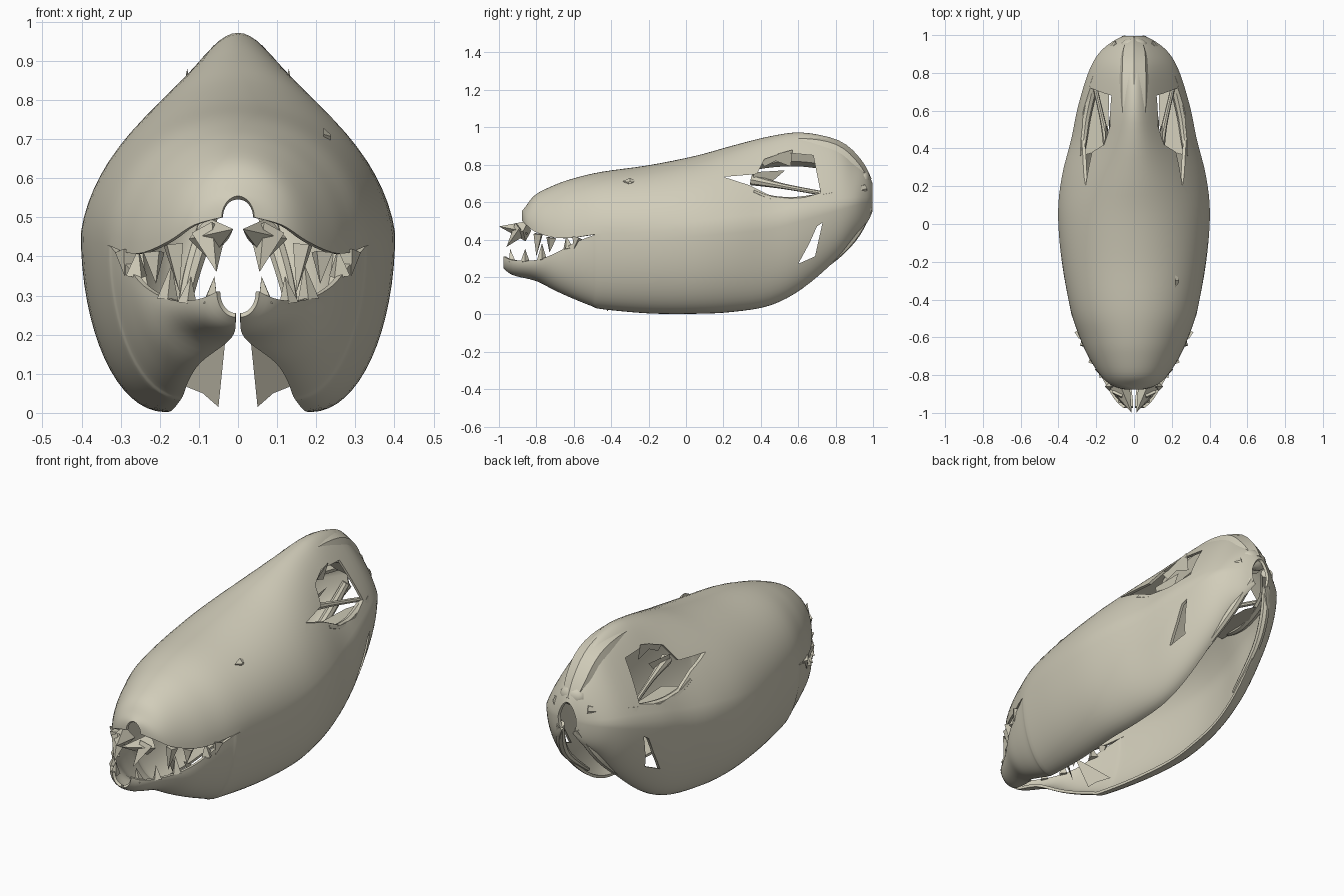
import bpy, bmesh, math
from mathutils import Vector

if "Cube" in bpy.data.objects:
    bpy.data.objects.remove(bpy.data.objects["Cube"])

bone = bpy.data.materials.new("pale_bone")
bone.diffuse_color = (0.64, 0.61, 0.49, 1)
bone.use_nodes = True
bone.node_tree.nodes["Principled BSDF"].inputs["Base Color"].default_value = bone.diffuse_color


def finish(ob, angle=40):
    ob.data.materials.clear()
    ob.data.materials.append(bone)
    bpy.ops.object.select_all(action='DESELECT')
    ob.select_set(True)
    bpy.context.view_layer.objects.active = ob
    bpy.ops.object.shade_smooth_by_angle(angle=math.radians(angle))


def make(name, bm):
    me = bpy.data.meshes.new(name)
    bm.to_mesh(me)
    bm.free()
    ob = bpy.data.objects.new(name, me)
    bpy.context.collection.objects.link(ob)
    return ob


def resample(rows, sub=4):
    # smooth interpolation between the cross-section stations
    out = []
    for i in range(len(rows) - 1):
        p = [Vector(rows[min(max(i + j, 0), len(rows) - 1)]) for j in (-1, 0, 1, 2)]
        for s in range(sub):
            t = s / sub
            out.append(0.5 * (2 * p[1] + (p[2] - p[0]) * t
                       + (2 * p[0] - 5 * p[1] + 4 * p[2] - p[3]) * t * t
                       + (3 * p[1] - p[0] - 3 * p[2] + p[3]) * t ** 3))
    return out + [Vector(rows[-1])]


def skin(bm, rings):
    vs = [[bm.verts.new(p) for p in r] for r in rings]
    for a, b in zip(vs, vs[1:]):
        for i in range(len(a) - 1):
            bm.faces.new((a[i], a[i + 1], b[i + 1], b[i]))


def prism(name, yz):
    bm = bmesh.new()
    f = bm.faces.new([bm.verts.new((-1, y, z)) for y, z in yz])
    ext = bmesh.ops.extrude_face_region(bm, geom=[f])
    bmesh.ops.translate(bm, vec=(2, 0, 0),
                        verts=[v for v in ext['geom'] if isinstance(v, bmesh.types.BMVert)])
    bmesh.ops.recalc_face_normals(bm, faces=bm.faces)
    ob = make(name, bm)
    ob.hide_render = True
    return ob


def shell(ob, cutters):
    # give the sheet a thickness, then cut its windows
    bpy.context.view_layer.objects.active = ob
    m = ob.modifiers.new("thickness", 'SOLIDIFY')
    m.thickness, m.offset = 0.014, 0
    bpy.ops.object.modifier_apply(modifier=m.name)
    for c in cutters:
        m = ob.modifiers.new("window", 'BOOLEAN')
        m.operation, m.solver, m.object = 'DIFFERENCE', 'EXACT', c
        bpy.ops.object.modifier_apply(modifier=m.name)
        bpy.data.objects.remove(c)
    finish(ob)


def rod(name, pts, radii):
    cu = bpy.data.curves.new(name, 'CURVE')
    cu.dimensions, cu.bevel_depth, cu.bevel_resolution = '3D', 1, 2
    cu.use_fill_caps = True
    sp = cu.splines.new('POLY')
    fine = resample([(*p, r) for p, r in zip(pts, radii)], 4)
    sp.points.add(len(fine) - 1)
    for q, v in zip(sp.points, fine):
        q.co, q.radius = (v[0], v[1], v[2], 1), v[3]
    ob = bpy.data.objects.new(name, cu)
    bpy.context.collection.objects.link(ob)
    bpy.ops.object.select_all(action='DESELECT')
    ob.select_set(True)
    bpy.context.view_layer.objects.active = ob
    bpy.ops.object.convert(target='MESH')
    finish(bpy.context.view_layer.objects.active)


def spikes(name, rows):
    # mirrored four-sided teeth: base, tip, radius
    bm = bmesh.new()
    for base, tip, r in rows:
        for s in (1, -1):
            b, t = Vector((base[0] * s, *base[1:])), Vector((tip[0] * s, *tip[1:]))
            q = (t - b).to_track_quat('Z', 'Y')
            ring = [bm.verts.new(b + q @ Vector((r * math.cos(k * math.pi / 2),
                                                 r * math.sin(k * math.pi / 2), 0))) for k in range(4)]
            top = bm.verts.new(t)
            bm.faces.new(ring[::-1])
            for k in range(4):
                bm.faces.new((ring[k], ring[(k + 1) % 4], top))
    finish(make(name, bm), 20)


def plates(name, polys):
    bm = bmesh.new()
    for poly in polys:
        for s in (1, -1):
            bm.faces.new([bm.verts.new((s * x, y, z)) for x, y, z in poly])
    finish(make(name, bm), 20)


# Upper stations: y, half width, top z, lower edge z, crest narrowing
upper = [(-.87, .04, .55, .50, 0), (-.85, .11, .575, .48, 0), (-.80, .17, .635, .44, 0),
         (-.70, .235, .685, .41, 0), (-.60, .28, .72, .41, 0), (-.45, .33, .755, .43, 0),
         (-.2, .375, .79, .44, .1), (.05, .395, .84, .46, .4), (.25, .375, .895, .48, .8),
         (.45, .325, .945, .50, 1.2), (.62, .29, .965, .54, 1.5), (.8, .235, .925, .58, 1.5),
         (.9, .18, .83, .6, 1.3), (.96, .11, .765, .61, 1), (.99, .05, .70, .62, .8)]
bm = bmesh.new()
rings = []
for y, w, zt, ze, k in resample(upper):
    ring = []
    for i in range(33):
        a = math.pi * i / 32
        ring.append((w * math.cos(a) * (1 - .36 * k * math.sin(a)), y, ze + (zt - ze) * math.sin(a)))
    rings.append(ring)
skin(bm, rings)

# Lower jaw stations: y, half width, upper edge z, bottom z, half gap below
lower = [(-.97, .05, .31, .25, .006), (-.92, .10, .29, .215, .008), (-.80, .17, .29, .185, .03),
         (-.70, .235, .325, .135, .095), (-.60, .28, .38, .09, .125), (-.5, .315, .42, .05, .14)]
under = [(.035, .15), (.012, .17), (.01, .19), (.02, .18), (.055, .165), (.145, .15),
         (.30, .125), (.42, .095), (.49, .065), (.55, .03)]
lower += [(u[0], u[1], u[3], *v) for u, v in zip(upper[5:], under)]
for s in (1, -1):
    rings = []
    for y, w, ze, zb, gap in resample(lower):
        ring = []
        for i in range(17):
            a = math.pi / 2 * i / 16
            ring.append((s * (gap + (w - gap) * math.cos(a)), y, ze - (ze - zb) * math.sin(a)))
        rings.append(ring)
    skin(bm, rings)

# Weld the cheeks where cranium and jaw meet behind the mouth
edge = [v for v in bm.verts if v.is_boundary and -.46 < v.co.y < .9]
bmesh.ops.remove_doubles(bm, verts=edge, dist=.015)
bmesh.ops.remove_doubles(bm, verts=[v for v in bm.verts if v.co.y >= .89], dist=.0003)
bmesh.ops.recalc_face_normals(bm, faces=bm.faces)
shell(make("skull_shell", bm), [
    prism("temple_cutter", [(.20, .735), (.34, .69), (.46, .63), (.60, .615), (.72, .65),
                            (.68, .85), (.52, .865), (.42, .83), (.38, .75)]),
    prism("jaw_slit_cutter", [(.60, .27), (.69, .31), (.73, .49), (.70, .47), (.66, .38)])])

# Crest along the top of the skull and down the back
rod("crest", [(0, .3, .83), (0, .45, .865), (0, .62, .878), (0, .78, .85), (0, .88, .77), (0, .95, .69)],
    [.07, .08, .088, .088, .08, .055])

# Cheek arches, thin inner struts and rear edges
for s, side in ((1, "right"), (-1, "left")):
    rod("cheek_arch_" + side, [(s * .275, .36, .655), (s * .265, .46, .615), (s * .245, .6, .605),
                               (s * .19, .8, .635), (s * .08, .95, .67)], [.012, .02, .024, .028, .03])
    rod("temple_strut_" + side, [(s * .13, .35, .72), (s * .16, .52, .685), (s * .21, .74, .645)],
        [.03, .015, .012])
    rod("rear_jaw_edge_" + side, [(s * .155, .6, .155), (s * .13, .8, .31), (s * .095, .91, .435),
                                  (s * .05, .98, .57)], [.01, .02, .024, .02])

# Shelf and broken slivers inside the temple windows
plates("temple_shelf", [[(.28, .36, .62), (.25, .62, .59), (.21, .74, .62), (.13, .72, .58), (.14, .40, .60)]])
plates("temple_slivers", [[(.14, .39, .83), (.13, .57, .88), (.11, .56, .79), (.12, .48, .82), (.13, .42, .79)],
                          [(.16, .36, .76), (.15, .53, .77), (.13, .46, .71), (.15, .36, .69)]])

# Knob at the back
bm = bmesh.new()
bmesh.ops.create_icosphere(bm, subdivisions=2, radius=1)
for v in bm.verts:
    v.co = Vector((v.co.x * .075, .945 + v.co.y * .042, .72 + v.co.z * .055))
finish(make("back_knob", bm))

# Teeth
spikes("upper_teeth", [((.075, -.85, .445), (.012, -1, .47), .055), ((.075, -.88, .46), (.055, -.96, .36), .045),
                       ((.165, -.79, .43), (.15, -.80, .31), .03),
                       ((.215, -.72, .41), (.21, -.73, .33), .03), ((.285, -.58, .41), (.29, -.6, .35), .03)])
spikes("lower_teeth", [((.07, -.93, .28), (.06, -.94, .35), .025), ((.13, -.86, .28), (.12, -.86, .35), .025),
                       ((.18, -.77, .29), (.17, -.77, .38), .027), ((.26, -.63, .35), (.255, -.64, .42), .03)])

# Thin bone flaps hanging inside the jaw
plates("inner_flaps", [[(.03, -.5, .21), (.08, -.48, .19), (.14, -.35, .07), (.09, -.4, .05), (.05, -.42, .015)]])

# Small chip in the right side of the brow
bm = bmesh.new()
bmesh.ops.create_cone(bm, cap_ends=True, segments=5, radius1=.03, radius2=.008, depth=.02)
for v in bm.verts:
    v.co = Vector((.228 + v.co.z, -.3 + v.co.x * 1.3, .705 + v.co.y * .8))
finish(make("brow_chip", bm), 20)
